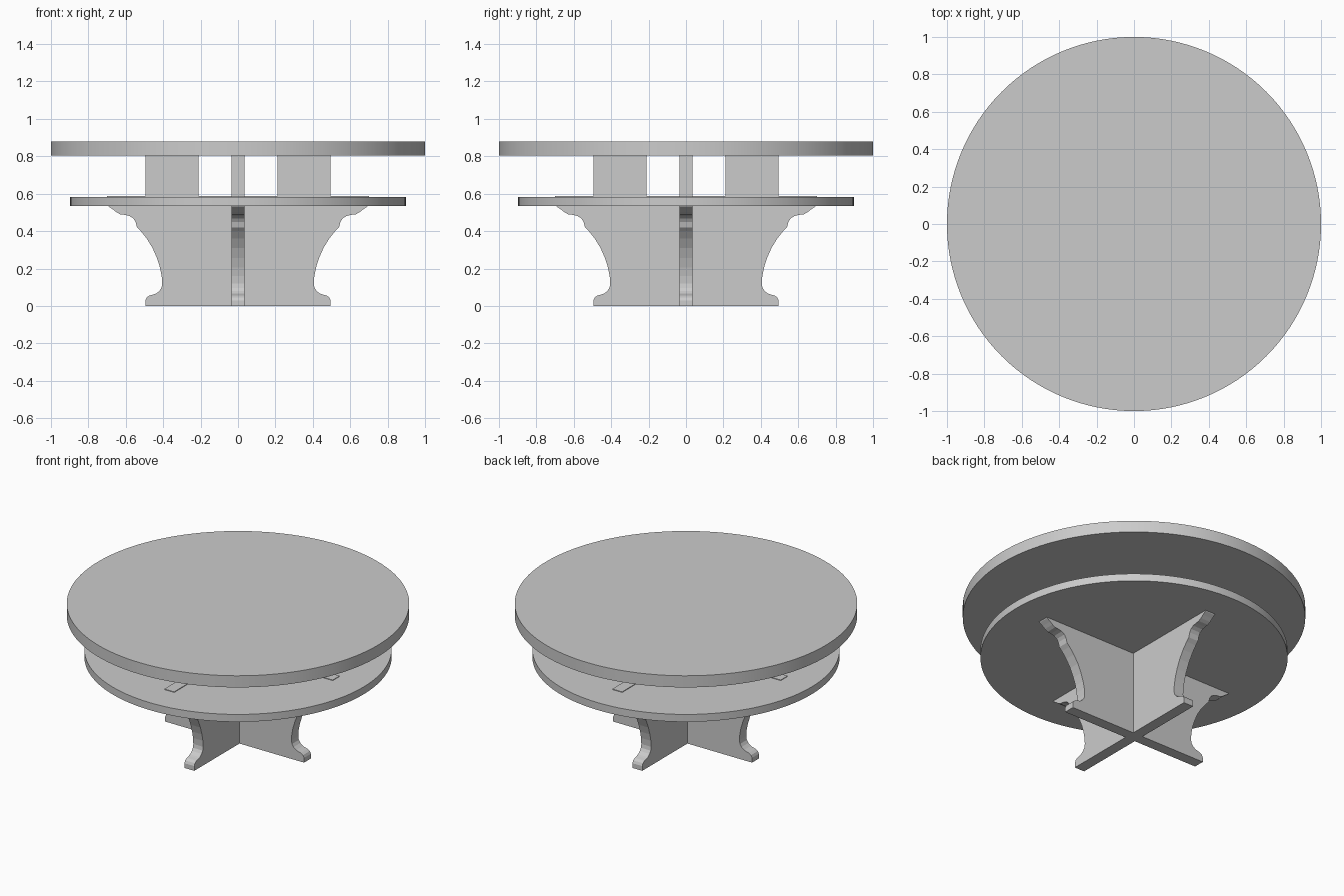
import bpy, bmesh
from math import pi
from mathutils import Matrix, Vector

if "Cube" in bpy.data.objects:
    bpy.data.objects.remove(bpy.data.objects["Cube"])

THICK = 0.07


def add_object(name, bm):
    bmesh.ops.recalc_face_normals(bm, faces=bm.faces)
    mesh = bpy.data.meshes.new(name)
    bm.to_mesh(mesh)
    bm.free()
    obj = bpy.data.objects.new(name, mesh)
    bpy.context.collection.objects.link(obj)
    return obj


def disc(name, radius, z0, z1):
    bpy.ops.mesh.primitive_cylinder_add(vertices=128, radius=radius, depth=z1 - z0,
                                        location=(0, 0, (z0 + z1) / 2))
    bpy.context.object.name = name
    bpy.ops.object.shade_smooth_by_angle()


def panel(name, outline, angle):
    """Upright board cut to an x-z outline, turned about z."""
    bm = bmesh.new()
    face = bm.faces.new([bm.verts.new((x, -THICK / 2, z)) for x, z in outline])
    ext = bmesh.ops.extrude_face_region(bm, geom=[face])
    moved = [v for v in ext["geom"] if isinstance(v, bmesh.types.BMVert)]
    bmesh.ops.translate(bm, vec=Vector((0, THICK, 0)), verts=moved)
    bmesh.ops.rotate(bm, cent=(0, 0, 0), matrix=Matrix.Rotation(angle, 3, 'Z'), verts=bm.verts)
    return add_object(name, bm)


# Round top and shelf
disc("table_top", 1.0, 0.805, 0.88)
disc("lower_shelf", 0.897, 0.535, 0.583)

# Scrolled edge of the crossed base boards, foot to shelf
edge = [(0.495, 0), (0.495, 0.03), (0.488, 0.046), (0.473, 0.056), (0.452, 0.061),
        (0.438, 0.066), (0.42, 0.08), (0.409, 0.097), (0.405, 0.12), (0.408, 0.16),
        (0.417, 0.205), (0.433, 0.255), (0.457, 0.31), (0.488, 0.36), (0.52, 0.4),
        (0.54, 0.42), (0.548, 0.45), (0.56, 0.468), (0.58, 0.481), (0.605, 0.487),
        (0.63, 0.49), (0.65, 0.501), (0.668, 0.515), (0.69, 0.53), (0.70, 0.545),
        (0.70, 0.587)]
outline = edge + [(-x, z) for x, z in reversed(edge)]
for i in range(2):
    panel(f"base_board_{i + 1}", outline, i * pi / 2)

# Short posts between shelf and top
post = [(0.21, 0.58), (0.495, 0.58), (0.495, 0.806), (0.21, 0.806)]
for i in range(4):
    panel(f"upper_post_{i + 1}", post, i * pi / 2)
